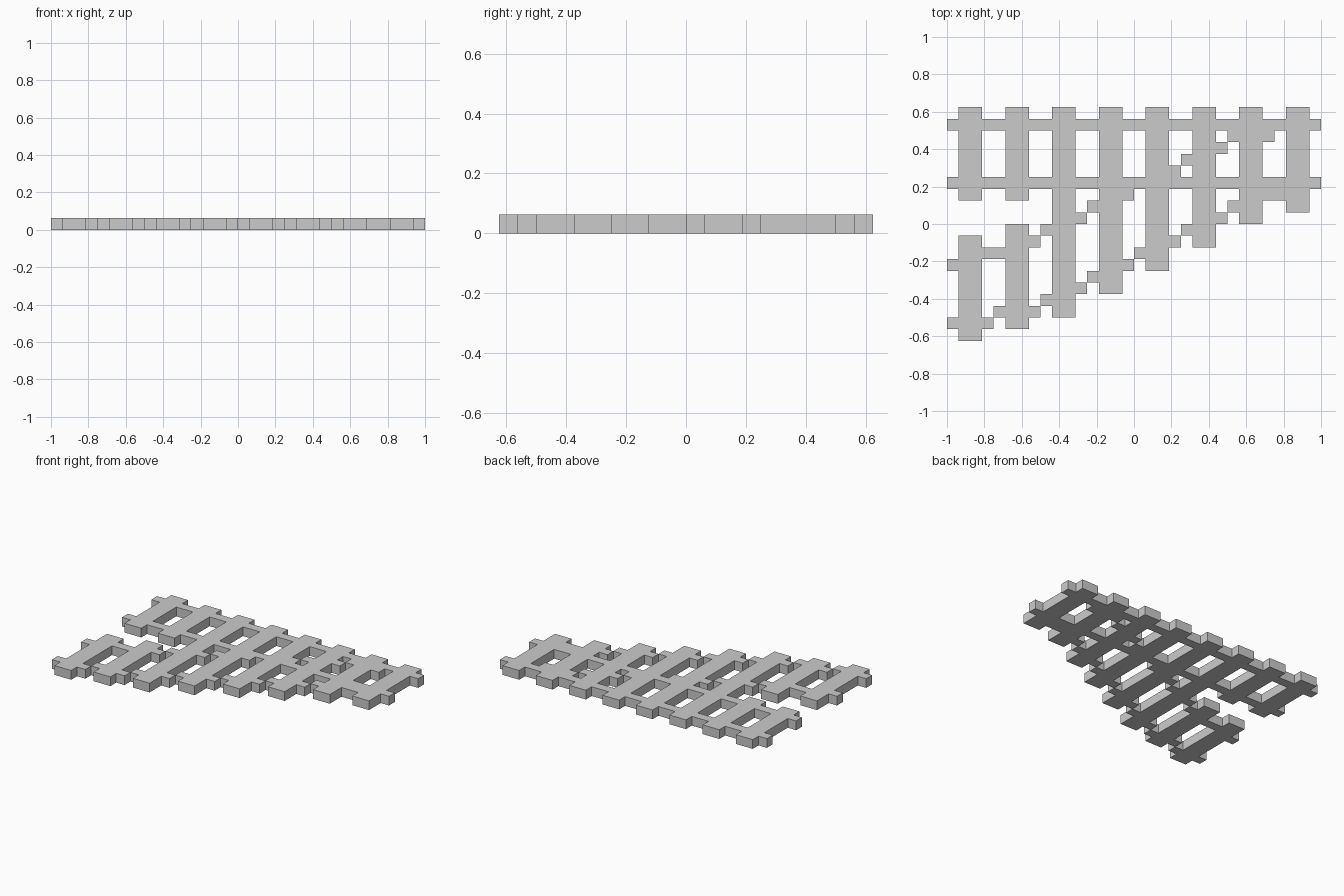
import bpy, bmesh

if "Cube" in bpy.data.objects:
    bpy.data.objects.remove(bpy.data.objects["Cube"])

U = 1 / 16          # one block
cells = set()       # filled blocks, x 0..31, y -10..9


def fill(x0, x1, y0, y1):
    cells.update((x, y) for x in range(x0, x1) for y in range(y0, y1))


# Crossties: eight of them, lengthening to carry the diverging branch
tie_bottoms = [2, 2, -8, -6, -4, -2, 0, 1]
for i, bottom in enumerate(tie_bottoms):
    fill(1 + 4 * i, 3 + 4 * i, bottom, 10)
# Separate short ties at the branch end
fill(1, 3, -10, -1)
fill(5, 7, -9, 0)

# Straight rails
for y in (3, 8):
    fill(0, 32, y, y + 1)

# Branch rails: stepped pairs of blocks in each gap between ties
fill(0, 1, -4, -3)
fill(0, 1, -9, -8)
upper = [(-3, -3), (-2, -1), (0, 1), (2, 3), (4, 5), (6, 7), (7, 8)]
lower = [(-9, -8), (-8, -7), (-6, -5), (-4, -3), (-2, -1), (0, 1), (2, 2)]
for rail in (upper, lower):
    for gap, steps in enumerate(rail):
        for k, y in enumerate(steps):
            x = 3 + 4 * gap + k
            fill(x, x + 1, y, y + 1)

# Weld the blocks into one flat sheet and extrude it upward
bm = bmesh.new()
verts = {}


def vert(x, y):
    if (x, y) not in verts:
        verts[x, y] = bm.verts.new(((x - 16) * U, y * U, 0))
    return verts[x, y]


for x, y in sorted(cells):
    bm.faces.new([vert(x, y), vert(x + 1, y), vert(x + 1, y + 1), vert(x, y + 1)])
res = bmesh.ops.extrude_face_region(bm, geom=bm.faces[:], use_keep_orig=True)
top = [g for g in res["geom"] if isinstance(g, bmesh.types.BMVert)]
bmesh.ops.translate(bm, verts=top, vec=(0, 0, U))
bmesh.ops.recalc_face_normals(bm, faces=bm.faces[:])

mesh = bpy.data.meshes.new("track_switch")
bm.to_mesh(mesh)
bm.free()
bpy.context.collection.objects.link(bpy.data.objects.new("track_switch", mesh))
